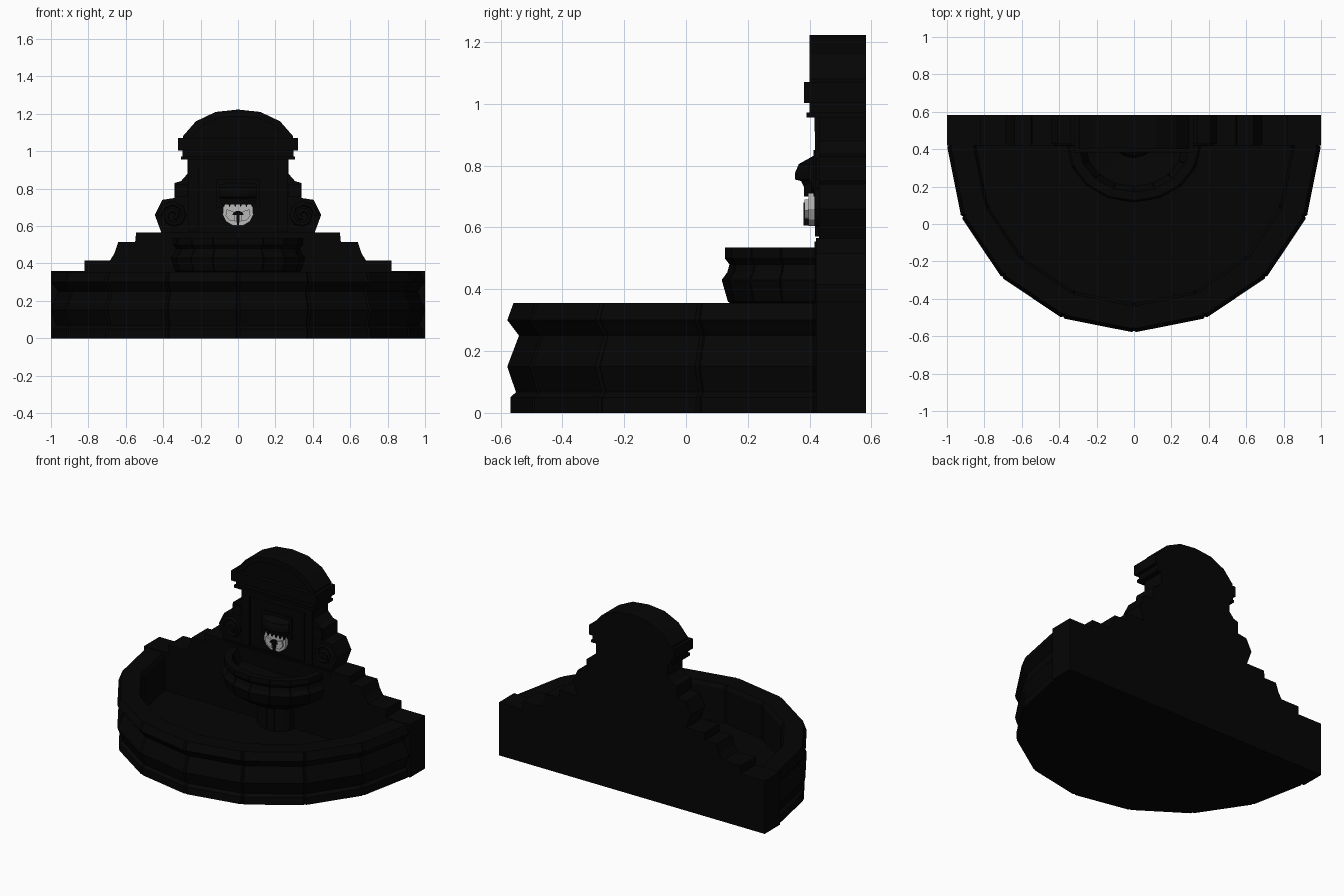
import bpy, bmesh, math
from mathutils import Vector

cube = bpy.data.objects.get("Cube")
if cube:
    bpy.data.objects.remove(cube, do_unlink=True)


def material(name, value):
    m = bpy.data.materials.new(name)
    m.use_nodes = True
    col = (value, value, value, 1)
    m.diffuse_color = col
    bsdf = m.node_tree.nodes["Principled BSDF"]
    bsdf.inputs["Base Color"].default_value = col
    bsdf.inputs["Roughness"].default_value = 0.9
    return m


STONE = material("black stone", 0.0015)
PALE = material("pale grey stone", 0.48)
BACK, WALL = 0.583, 0.42


def finish(name, bm, mat=STONE):
    bmesh.ops.recalc_face_normals(bm, faces=bm.faces)
    me = bpy.data.meshes.new(name)
    bm.to_mesh(me)
    bm.free()
    me.materials.append(mat)
    ob = bpy.data.objects.new(name, me)
    bpy.context.collection.objects.link(ob)
    return ob


def slab(name, outline, front, back=BACK, mat=STONE):
    """Extrude an x-z outline from front to back."""
    bm = bmesh.new()
    face = bm.faces.new([bm.verts.new((x, front, z)) for x, z in outline])
    out = bmesh.ops.extrude_face_region(bm, geom=[face])
    for v in out["geom"]:
        if isinstance(v, bmesh.types.BMVert):
            v.co.y = back
    return finish(name, bm, mat)


def mirrored(half):
    return half + [(-x, z) for x, z in reversed(half) if x > 0]


def block(name, x0, x1, z0, z1, front, back=BACK):
    return slab(name, [(x0, z0), (x1, z0), (x1, z1), (x0, z1)], front, back)


def half_round(name, profile, sides, groove, widen=1):
    """Sweep a radius-height profile round a half polygon, notched at each joint."""
    step = math.pi / sides
    columns = []
    for i in range(sides + 1):
        joint = Vector((math.cos(i * step), -math.sin(i * step)))
        for k in (-1, 0, 1):
            if k and 0 <= i + k <= sides:
                a = (i + k) * step
                near = joint.lerp(Vector((math.cos(a), -math.sin(a))), 0.025)
                columns.append((i + k * 0.025, near, 0))
            elif k == 0:
                columns.append((i, joint, groove))
    columns.sort(key=lambda c: c[0])
    bm = bmesh.new()
    rows = []
    for _, d, cut in columns:
        row = []
        for r, z in profile:
            r = max(r - cut, 0.001)
            row.append(bm.verts.new((d.x * r * widen, WALL + d.y * r, z)))
        rows.append(row)
    for a, b in zip(rows, rows[1:]):
        for j in range(len(profile) - 1):
            bm.faces.new((a[j], b[j], b[j + 1], a[j + 1]))
    bmesh.ops.remove_doubles(bm, verts=bm.verts, dist=0.0015)
    return finish(name, bm)


# Large basin, hollow, with moulded outside
half_round("basin", [(0, 0), (0.99, 0), (0.99, 0.05), (0.972, 0.067), (1.0, 0.15), (0.962, 0.25),
                     (1.0, 0.3), (0.98, 0.355), (0.86, 0.355), (0.845, 0.33), (0.845, 0.1), (0, 0.1)],
           8, 0.01)

# Wide upper bowl on a plain pedestal
half_round("upper_bowl", [(0, 0.08), (0.11, 0.08), (0.11, 0.26), (0.19, 0.29), (0.285, 0.36),
                          (0.305, 0.43), (0.287, 0.455), (0.28, 0.48), (0.295, 0.5),
                          (0.295, 0.535), (0.25, 0.535), (0.22, 0.46), (0, 0.44)], 8, 0.005, 1.18)

# Stepped back wall
step_half = [(1, 0), (1, 0.36), (0.82, 0.36), (0.82, 0.415), (0.685, 0.415), (0.66, 0.455),
             (0.64, 0.515), (0.55, 0.515), (0.545, 0.565), (0.41, 0.565)]
slab("wall_steps", mirrored(step_half), WALL)
tower_half = [(0.41, 0.5), (0.41, 0.565), (0.445, 0.66), (0.405, 0.74), (0.34, 0.75), (0.34, 0.83),
              (0.305, 0.84), (0.27, 0.88), (0.27, 0.96)]
slab("wall_tower", mirrored(tower_half), 0.43)

# Cornice and curved pediment
block("cornice_bead", -0.305, 0.305, 0.955, 0.972, 0.39)
block("cornice_lower", -0.297, 0.297, 0.972, 1.005, 0.4)
block("cornice_upper", -0.32, 0.32, 1.003, 1.07, 0.382)
arch = [(0.295, 1.06), (0.295, 1.08), (0.225, 1.16), (0.12, 1.21), (0, 1.223)]
inner = [(x * 0.85, 1.06 + (z - 1.06) * 0.78) for x, z in arch]
slab("pediment_panel", mirrored(arch), 0.412)
slab("pediment_arch", mirrored(arch) + list(reversed(mirrored(inner))), 0.4)

# Wall mouldings, mirrored on both sides
block("tower_panel", -0.2, 0.2, 0.575, 0.92, 0.422)
block("tower_frieze", -0.265, 0.265, 0.91, 0.955, 0.415)
block("tower_sill", -0.405, 0.405, 0.53, 0.555, 0.416)
for s, side in ((1, "left"), (-1, "right")):
    block(side + "_pilaster", s * 0.21, s * 0.265, 0.57, 0.92, 0.417)
    block(side + "_shoulder", s * 0.27, s * 0.335, 0.755, 0.825, 0.42)
    # Scroll ribbon wound inwards
    curve = bpy.data.curves.new(side + "_scroll", "CURVE")
    curve.dimensions = "3D"
    curve.bevel_depth = 0.012
    curve.bevel_resolution = 0
    spline = curve.splines.new("POLY")
    turns = 14
    spline.points.add(turns)
    for i, p in enumerate(spline.points):
        a, r = i * math.pi / 4, 0.075 - 0.0045 * i
        p.co = (s * (0.345 + r * math.cos(a)), 0.428, 0.655 + r * math.sin(a), 1)
    ob = bpy.data.objects.new(side + "_scroll", curve)
    ob.data.materials.append(STONE)
    bpy.context.collection.objects.link(ob)

# Carved mask: pale shield-shaped face with raised cheeks
block("mask_plaque", -0.115, 0.115, 0.7, 0.85, 0.412)
slab("mask_face", mirrored([(0.03, 0.604), (0.065, 0.625), (0.082, 0.66), (0.078, 0.715)]),
     0.396, 0.43, PALE)
for s, side in ((1, "left"), (-1, "right")):
    cheek = [(0.014, 0.625), (0.045, 0.63), (0.066, 0.655), (0.06, 0.69), (0.02, 0.675)]
    slab(side + "_cheek", [(s * x, z) for x, z in cheek], 0.384, 0.42, PALE)

# Dark hood, fringe and nose
bm = bmesh.new()
hood = [(0.43, 0.71), (0.39, 0.715), (0.372, 0.75), (0.352, 0.755), (0.352, 0.775),
        (0.365, 0.805), (0.415, 0.833), (0.43, 0.833)]
rings = []
for x, k in ((-0.1, 0.45), (-0.05, 0.85), (0, 1), (0.05, 0.85), (0.1, 0.45)):
    rings.append([bm.verts.new((x, 0.43 + (y - 0.43) * k, z)) for y, z in hood])
for a, b in zip(rings, rings[1:]):
    for j in range(len(hood)):
        n = (j + 1) % len(hood)
        bm.faces.new((a[j], a[n], b[n], b[j]))
bm.faces.new(rings[0])
bm.faces.new(rings[-1])
finish("mask_hood", bm)

for i in range(6):
    x = -0.075 + i * 0.03
    slab("mask_fringe", [(x - 0.014, 0.74), (x + 0.014, 0.74), (x, 0.7)], 0.382, 0.43)
slab("mask_nose", mirrored([(0.006, 0.606), (0.009, 0.658), (0.03, 0.66), (0.025, 0.672), (0.01, 0.68)]),
     0.38, 0.42)
